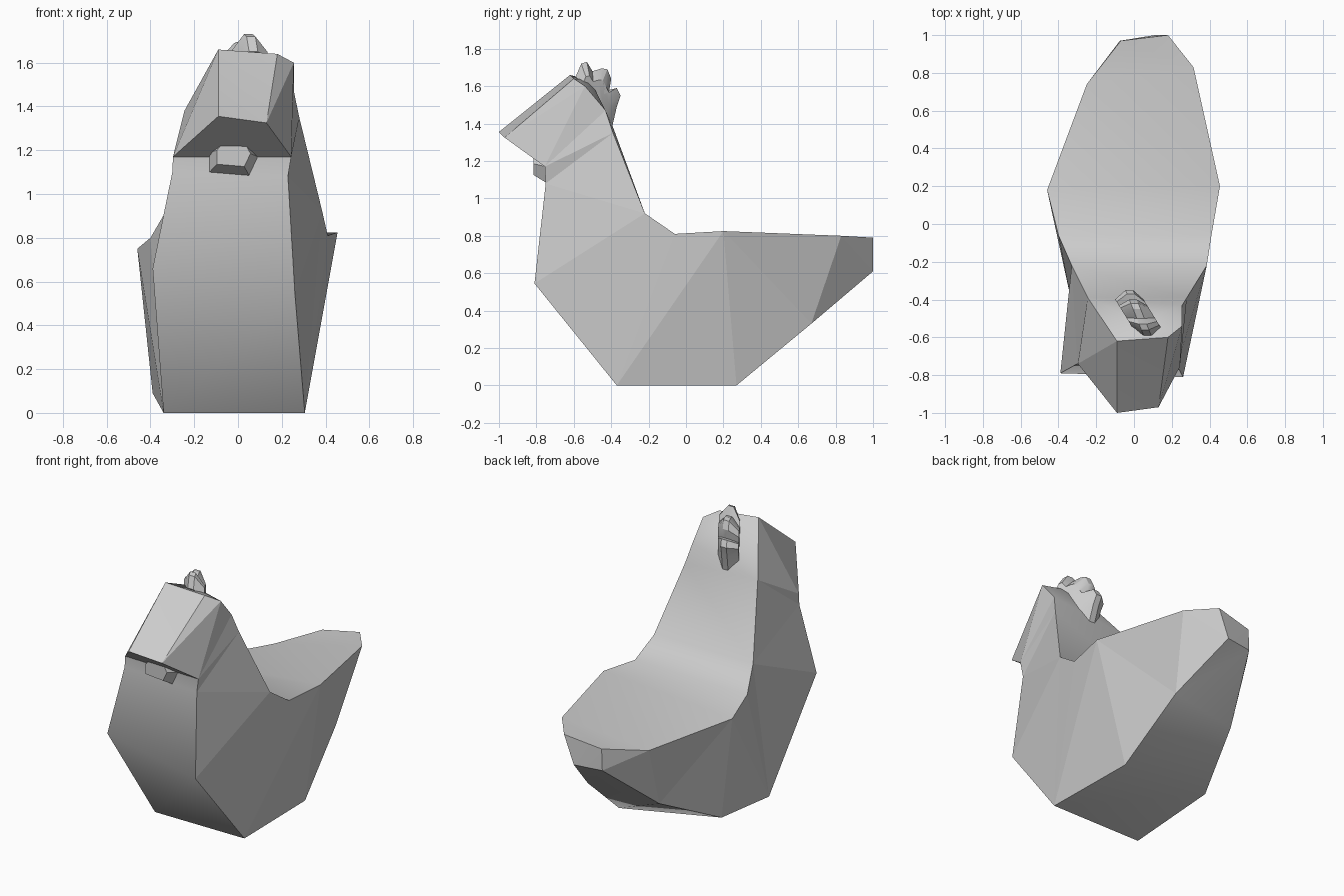
import bpy
import bmesh
import math

default_cube = bpy.data.objects.get("Cube")
if default_cube:
    bpy.data.objects.remove(default_cube, do_unlink=True)


def make_material(name, colour):
    material = bpy.data.materials.new(name)
    material.use_nodes = True
    material.diffuse_color = colour
    shader = material.node_tree.nodes["Principled BSDF"]
    shader.inputs["Base Color"].default_value = colour
    return material


plain_grey = make_material("plain grey", (0.6, 0.6, 0.6, 1))


def finish(mesh_data, name, smooth_angle):
    """Turn a bmesh into a shaded object with outward normals."""
    bmesh.ops.recalc_face_normals(mesh_data, faces=mesh_data.faces)
    mesh = bpy.data.meshes.new(name)
    mesh_data.to_mesh(mesh)
    mesh_data.free()
    mesh.materials.append(plain_grey)
    part = bpy.data.objects.new(name, mesh)
    bpy.context.collection.objects.link(part)
    bpy.ops.object.select_all(action="DESELECT")
    part.select_set(True)
    bpy.context.view_layer.objects.active = part
    bpy.ops.object.shade_smooth_by_angle(angle=math.radians(smooth_angle))
    return part


def loft(sections, name):
    """Skin a list of equally sized point rings and cap both ends."""
    mesh_data = bmesh.new()
    rings = [[mesh_data.verts.new(point) for point in ring] for ring in sections]
    for first, second in zip(rings, rings[1:]):
        for i in range(len(first)):
            j = (i + 1) % len(first)
            mesh_data.faces.new((first[i], first[j], second[j], second[i]))
    mesh_data.faces.new(rings[0])
    mesh_data.faces.new(rings[-1])
    bmesh.ops.triangulate(mesh_data, faces=[f for f in mesh_data.faces if len(f.verts) > 4])
    return finish(mesh_data, name, 25)


# Body landmarks in order around the side outline: (left corner, right corner)
landmarks = {
    "belly_front": ((0.305, -0.37, 0), (-0.34, -0.37, 0)),
    "chest": ((0.26, -0.81, 0.545), (-0.39, -0.79, 0.66)),
    "neck_front": ((0.228, -0.75, 1.08), (-0.30, -0.74, 1.10)),
    "throat": ((0.243, -0.755, 1.17), (-0.297, -0.74, 1.17)),
    "beak": ((0.13, -0.97, 1.325), (-0.09, -1.0, 1.355)),
    "crown": ((0.18, -0.60, 1.64), (-0.09, -0.62, 1.66)),
    "nape": ((0.28, -0.39, 1.35), (-0.245, -0.39, 1.38)),
    "neck_base": ((0.385, -0.22, 0.92), (-0.33, -0.22, 0.92)),
    "saddle": ((0.41, -0.06, 0.81), (-0.40, -0.06, 0.80)),
    "hip": ((0.455, 0.2, 0.825), (-0.46, 0.18, 0.75)),
    "rump": ((0.315, 0.83, 0.80), (-0.25, 0.74, 0.70)),
    "tail_top": ((0.18, 1.0, 0.79), (-0.07, 0.97, 0.75)),
    "tail_low": ((0.11, 1.0, 0.61), (-0.075, 0.97, 0.61)),
    "under_tail": ((0.24, 0.67, 0.33), (-0.235, 0.61, 0.30)),
    "belly_back": ((0.295, 0.27, 0), (-0.39, 0.19, 0.09)),
}

# Panels that close each flank, front to back
flank_panels = [
    ("belly_front", "belly_back", "hip"),
    ("belly_front", "hip", "saddle"),
    ("belly_front", "saddle", "neck_base"),
    ("belly_front", "neck_base", "chest"),
    ("chest", "neck_base", "neck_front"),
    ("neck_front", "neck_base", "nape"),
    ("neck_front", "nape", "throat"),
    ("hip", "belly_back", "under_tail", "rump"),
    ("rump", "under_tail", "tail_low", "tail_top"),
]

body_mesh = bmesh.new()
corners = {
    key: [body_mesh.verts.new(point) for point in pair]
    for key, pair in landmarks.items()
}

# Strips across the body, joining both flanks all round
order = list(corners)
for here, there in zip(order, order[1:] + order[:1]):
    if (here, there) == ("crown", "nape"):
        continue
    a, b = corners[here], corners[there]
    body_mesh.faces.new((a[0], a[1], b[1], b[0]))

for side in (0, 1):
    for panel in flank_panels:
        body_mesh.faces.new([corners[key][side] for key in panel])

# Head: cheeks, a stepped left temple and a low mound under the comb
temple_top = body_mesh.verts.new((0.255, -0.54, 1.60))
temple_low = body_mesh.verts.new((0.255, -0.43, 1.47))
mound = body_mesh.verts.new((0.03, -0.51, 1.63))
beak, crown = corners["beak"], corners["crown"]
nape, throat = corners["nape"], corners["throat"]
for face in (
    (beak[0], crown[0], temple_top),
    (beak[0], temple_top, throat[0]),
    (throat[0], temple_top, temple_low),
    (throat[0], temple_low, nape[0]),
    (beak[1], crown[1], throat[1]),
    (throat[1], crown[1], nape[1]),
    (nape[1], temple_low, nape[0]),
):
    body_mesh.faces.new(face)
rim = [crown[0], temple_top, temple_low, nape[1], crown[1]]
for first, second in zip(rim, rim[1:] + rim[:1]):
    body_mesh.faces.new((first, second, mound))
bmesh.ops.triangulate(body_mesh, faces=body_mesh.faces[:])
body = finish(body_mesh, "body", 45)

# Flanks are faceted while the back and neck stay smooth
for polygon in body.data.polygons:
    if abs(polygon.normal.x) > 0.5:
        polygon.use_smooth = False

# Wattle: tapered six-sided block under the beak
wattle_outline = [(-0.13, 1.10), (-0.13, 1.19), (-0.10, 1.225),
                  (0.06, 1.225), (0.09, 1.17), (0.05, 1.085)]


def wattle_ring(y, scale):
    centre_x, centre_z = -0.02, 1.22
    return [(centre_x + (x - centre_x) * scale, y, centre_z + (z - centre_z) * scale)
            for x, z in wattle_outline]


loft([wattle_ring(-0.70, 1), wattle_ring(-0.75, 1), wattle_ring(-0.815, 0.7)], "wattle")

# Comb: toothed ridge down the back of the head, thin at its rim
comb_outline = [(-0.59, 1.65), (-0.56, 1.72), (-0.53, 1.73), (-0.50, 1.68),
                (-0.45, 1.695), (-0.42, 1.69), (-0.40, 1.64), (-0.41, 1.58),
                (-0.37, 1.59), (-0.35, 1.55), (-0.37, 1.49), (-0.40, 1.36),
                (-0.45, 1.45), (-0.53, 1.56)]


def comb_ring(offset, scale):
    """Outline shrunk toward the skull and slanted toward the right."""
    base_y, base_z = -0.49, 1.52
    return [(0.055 - 0.4 * (y + 0.55) + offset,
             base_y + (y - base_y) * scale,
             base_z + (z - base_z) * scale) for y, z in comb_outline]


loft([comb_ring(-0.075, 0.65), comb_ring(-0.02, 1),
      comb_ring(0.02, 1), comb_ring(0.075, 0.65)], "comb")
